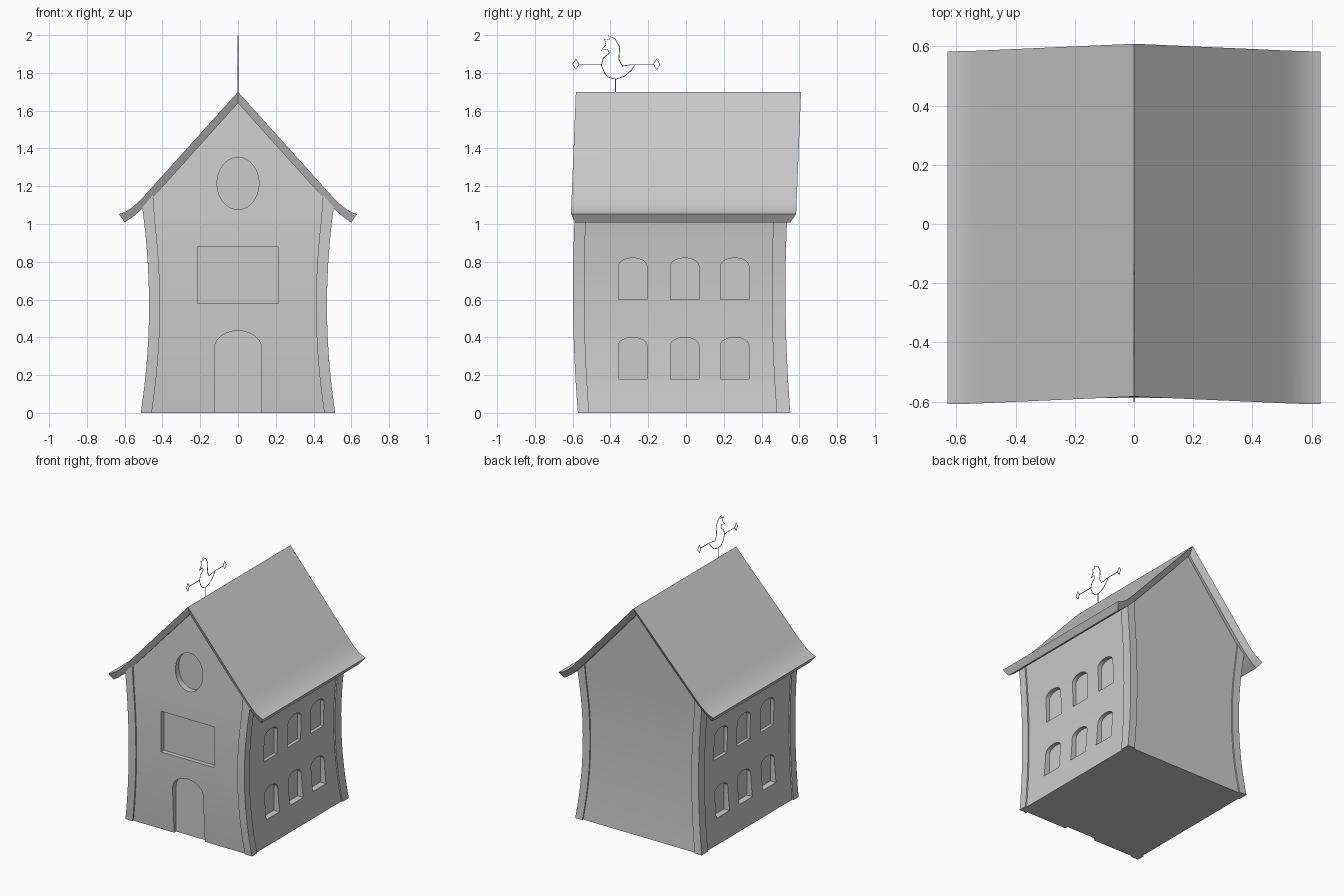
import bpy, bmesh, math

if "Cube" in bpy.data.objects:
    bpy.data.objects.remove(bpy.data.objects["Cube"])


def half_width(z):            # waisted side walls
    return 0.471 + 0.135 * (z - 0.57) ** 2


def lean(z):                  # gentle front-to-back bend of the body
    if z < 1:
        return -0.036 + 0.0615 * (z - 0.65) ** 2
    return -0.0285 + 0.0575 * (z - 1)


def finish(name, bm, smooth=True):
    bmesh.ops.recalc_face_normals(bm, faces=bm.faces)
    me = bpy.data.meshes.new(name)
    bm.to_mesh(me)
    bm.free()
    ob = bpy.data.objects.new(name, me)
    bpy.context.collection.objects.link(ob)
    bpy.ops.object.select_all(action='DESELECT')
    ob.select_set(True)
    bpy.context.view_layer.objects.active = ob
    if smooth:
        bpy.ops.object.shade_smooth_by_angle(angle=math.radians(25))
    return ob


def loft(bm, loops):
    """Skin a row of closed loops and cap both ends."""
    rings = [[bm.verts.new(p) for p in loop] for loop in loops]
    n = len(rings[0])
    for a, b in zip(rings, rings[1:]):
        for i in range(n):
            j = (i + 1) % n
            bm.faces.new((a[i], a[j], b[j], b[i]))
    bm.faces.new(rings[0])
    bm.faces.new(rings[-1])


# Walls: rectangular slices, waisted below and tapering into the gables
levels = [1.1 * i / 14 for i in range(15)] + [1.115 + 0.535 * i / 6 for i in range(7)]
slices = []
for z in levels:
    x = min(half_width(z) - 0.01, (1.66 - z) / 1.111)
    f, b = lean(z) - 0.5525, lean(z) + 0.5525
    slices.append([(-x, f, z), (x, f, z), (x, b, z), (-x, b, z)])
bm = bmesh.new()
loft(bm, slices)
walls = finish("walls", bm, False)


# Recess cutters for door, front windows and side windows
def arch(c, w, z0, spring, top):
    pts = [(c - w / 2, z0), (c + w / 2, z0)]
    for i in range(13):
        a = math.pi * i / 12
        pts.append((c + w / 2 * math.cos(a), spring + (top - spring) * math.sin(a)))
    return pts


bm = bmesh.new()


def cut_front(pts, depth_y):
    loft(bm, [[(u, y, v) for u, v in pts] for y in (-0.8, depth_y)])


def cut_side(pts, s):
    loft(bm, [[(s * x, u, v) for u, v in pts] for x in (0.7, 0.437)])


cut_front(arch(0, 0.25, -0.1, 0.34, 0.435), -0.54)
cut_front([(-0.215, 0.58), (0.215, 0.58), (0.215, 0.877), (-0.215, 0.877)], -0.555)
cut_front([(0.111 * math.cos(math.tau * i / 40), 1.215 + 0.138 * math.sin(math.tau * i / 40))
           for i in range(40)], -0.53)
for s in (-1, 1):
    for y in (-0.282, -0.007, 0.258):
        for z in (0.18, 0.6):
            cut_side(arch(y, 0.152, z, z + 0.175, z + 0.22), s)
cutter = finish("opening_cutter", bm, False)
cutter.hide_render = True

bpy.ops.object.select_all(action='DESELECT')
walls.select_set(True)
bpy.context.view_layer.objects.active = walls
mod = walls.modifiers.new("openings", 'BOOLEAN')
mod.object = cutter
mod.operation = 'DIFFERENCE'
mod.solver = 'EXACT'
bpy.ops.object.modifier_apply(modifier=mod.name)
bpy.data.objects.remove(cutter, do_unlink=True)
bpy.ops.object.shade_smooth_by_angle(angle=math.radians(25))

# Corner posts, following the wall curve up into the roof
for sx, side in ((-1, "left"), (1, "right")):
    for sy, end, depth in ((-1, "front", 0.06), (1, "back", 0.072)):
        rows = []
        for i in range(15):
            z = 1.095 * i / 14
            xo = half_width(z)
            xi = xo - 0.058
            zi = z + (0.06 if i == 14 else 0)     # slanted top under the roof
            yo = lean(z) + sy * 0.5625
            yi = yo - sy * depth
            rows.append([(sx * xo, yo, z), (sx * xi, yo, zi),
                         (sx * xi, yi, zi), (sx * xo, yi, z)])
        bm = bmesh.new()
        loft(bm, rows)
        finish(f"{end}_{side}_corner_post", bm)

# Roof: thick flared profile, underside slightly shorter than the top
top = [(0, 1.70), (0.49, 1.156), (0.53, 1.114), (0.565, 1.084), (0.6, 1.063), (0.63, 1.052)]
under = [(0, 1.64), (0.45, 1.14), (0.49, 1.098), (0.525, 1.064), (0.56, 1.035), (0.6, 1.008)]
stations = [(-1, t, u) for t, u in zip(top[:0:-1], under[:0:-1])]
stations += [(1, t, u) for t, u in zip(top, under)]
loops = []
for s, (tx, tz), (ux, uz) in stations:
    ty, uy = -0.013 + 0.04 * (tz - 1.05), -0.017 + 0.04 * (uz - 1.01)
    loops.append([(s * tx, ty - 0.596, tz), (s * tx, ty + 0.596, tz),
                  (s * ux, uy + 0.569, uz), (s * ux, uy - 0.569, uz)])
bm = bmesh.new()
loft(bm, loops)
finish("roof", bm)

# Weathervane: thin wire bird outline, pole and arms with plain diamond ends
bird = [(-.448, 1.841), (-.432, 1.80), (-.41, 1.777), (-.374, 1.767), (-.326, 1.782),
        (-.289, 1.814), (-.268, 1.846), (-.305, 1.841), (-.337, 1.836), (-.356, 1.873),
        (-.351, 1.935), (-.374, 1.979), (-.411, 1.997), (-.404, 1.975), (-.432, 1.978),
        (-.424, 1.95), (-.448, 1.92), (-.416, 1.926), (-.406, 1.905), (-.438, 1.878)]


def diamond(y):
    return [(y - .017, 1.846), (y, 1.818), (y + .017, 1.846), (y, 1.874)]


cu = bpy.data.curves.new("weathervane", 'CURVE')
cu.dimensions = '3D'
cu.bevel_depth = 0.0025
cu.bevel_resolution = 1
cu.use_fill_caps = True
for pts, closed in ((bird, True), (diamond(-.583), True), (diamond(-.155), True),
                    ([(-.374, 1.69), (-.374, 1.767)], False),
                    ([(-.566, 1.846), (-.448, 1.846)], False),
                    ([(-.268, 1.846), (-.172, 1.846)], False)):
    sp = cu.splines.new('POLY')
    sp.points.add(len(pts) - 1)
    for p, (y, z) in zip(sp.points, pts):
        p.co = (0, y, z, 1)
    sp.use_cyclic_u = closed
bpy.context.collection.objects.link(bpy.data.objects.new("weathervane", cu))
